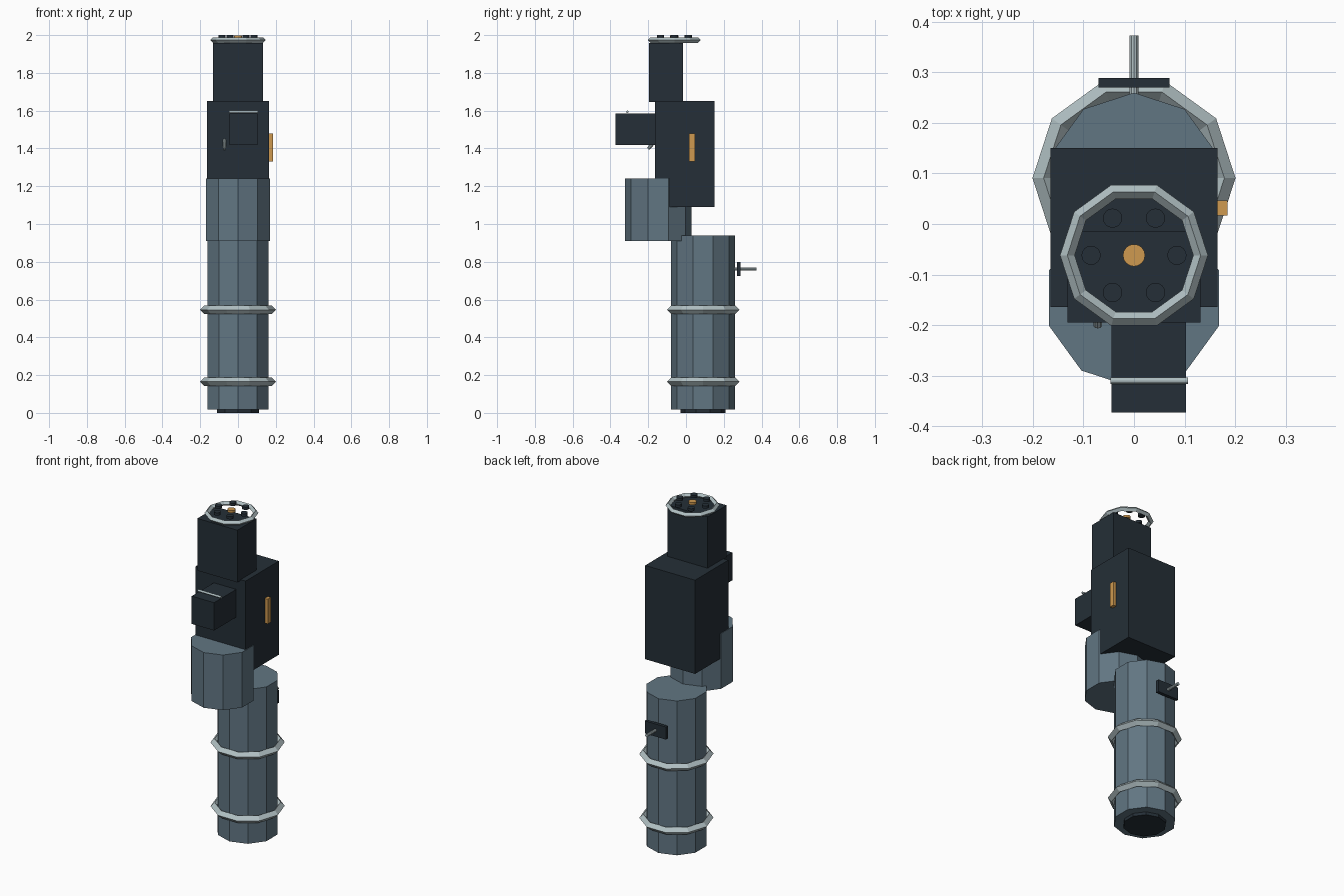
import bpy, bmesh, math
from mathutils import Vector

if "Cube" in bpy.data.objects:
    bpy.data.objects.remove(bpy.data.objects["Cube"])


def material(name, rgb):
    m = bpy.data.materials.new(name)
    m.diffuse_color = (*rgb, 1)
    m.use_nodes = True
    m.node_tree.nodes["Principled BSDF"].inputs["Base Color"].default_value = m.diffuse_color
    return m


DARK = material("dark_slate", (0.018, 0.028, 0.038))
STEEL = material("blue_steel", (0.120, 0.180, 0.225))
SILVER = material("pale_silver", (0.44, 0.53, 0.55))
AMBER = material("amber", (0.62, 0.32, 0.08))


def finish(name, mat):
    ob = bpy.context.object
    ob.name = name
    ob.data.materials.append(mat)
    return ob


def box(name, mat, lo, hi):
    lo, hi = Vector(lo), Vector(hi)
    bpy.ops.mesh.primitive_cube_add(size=1, location=(lo + hi) / 2)
    bpy.context.object.scale = hi - lo
    return finish(name, mat)


def rod(name, mat, a, b, radius, sides):
    a, b = Vector(a), Vector(b)
    d = b - a
    # upright rods keep a corner pointing to the back
    rot = (0, 0, 0) if d.xy.length < 1e-6 else d.to_track_quat('Z', 'Y').to_euler()
    bpy.ops.mesh.primitive_cylinder_add(vertices=sides, radius=radius, depth=d.length,
                                        location=(a + b) / 2, rotation=rot)
    return finish(name, mat)


def ring(name, loc, major, minor):
    bpy.ops.mesh.primitive_torus_add(major_segments=10, minor_segments=4, location=loc,
                                     major_radius=major, minor_radius=minor)
    return finish(name, SILVER)


# Lower tube with its end cap and two bands
rod("main_tube", STEEL, (0, 0.09, 0.018), (0, 0.09, 0.94), 0.17, 10)
rod("end_cap", DARK, (0, 0.09, 0), (0, 0.09, 0.03), 0.118, 10)
for i, z in enumerate((0.165, 0.546)):
    ring(f"tube_band_{i + 1}", (0, 0.091, z), 0.179, 0.022)

# Rear bracket and peg
box("rear_plate", DARK, (-0.07, 0.27, 0.725), (0.07, 0.289, 0.80))
rod("rear_peg", SILVER, (0, 0.25, 0.762), (0, 0.373, 0.762), 0.009, 10)

# Offset front tube
rod("front_tube", STEEL, (0, -0.147, 0.91), (0, -0.147, 1.24), 0.177, 10)

# Main housing, neck and front block
box("housing", DARK, (-0.165, -0.164, 1.09), (0.165, 0.15, 1.65))
box("neck", DARK, (-0.132, -0.195, 1.645), (0.132, -0.015, 1.957))
box("front_block", DARK, (-0.045, -0.373, 1.418), (0.103, -0.15, 1.584))
rod("block_bar", SILVER, (-0.047, -0.31, 1.594), (0.107, -0.31, 1.594), 0.0065, 12)
rod("front_lever", SILVER, (-0.072, -0.145, 1.46), (-0.072, -0.2, 1.398), 0.009, 10)
box("side_strip", AMBER, (0.155, 0.017, 1.33), (0.185, 0.047, 1.478))

# Top dial: open ring, six studs and a centre stud
CY = -0.062
ring("dial_ring", (0, CY, 1.974), 0.132, 0.0145)
for i in range(6):
    a = i * math.pi / 3
    x, y = 0.085 * math.cos(a), CY + 0.085 * math.sin(a)
    rod(f"dial_stud_{i + 1}", DARK, (x, y, 1.984), (x, y, 2.0), 0.019, 16)
rod("dial_centre", AMBER, (0, CY, 1.984), (0, CY, 1.998), 0.022, 16)
